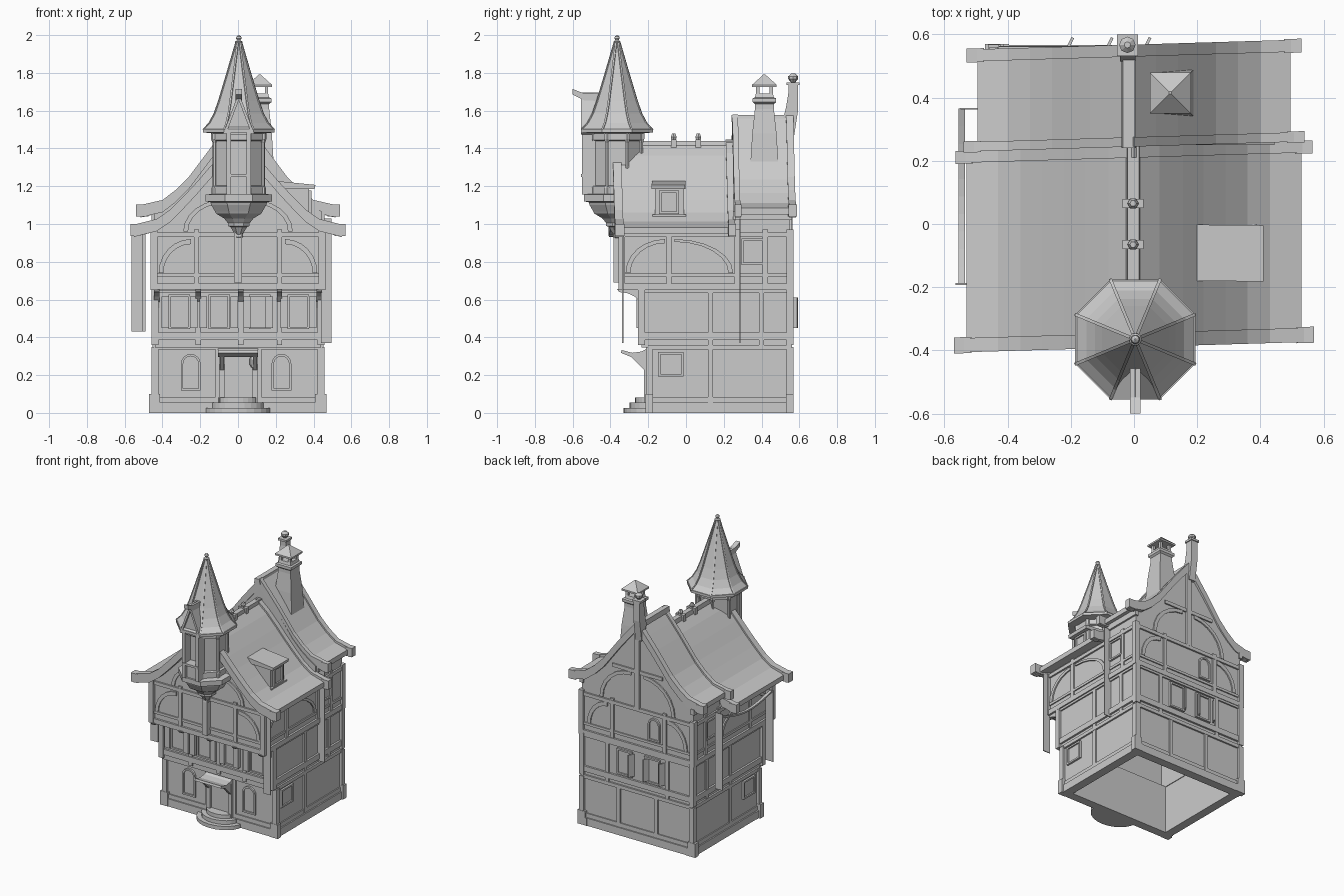
import bpy, bmesh
from math import sin, cos, pi
from mathutils import Vector

if "Cube" in bpy.data.objects:
    bpy.data.objects.remove(bpy.data.objects["Cube"])

# ---------- helpers ----------
def finish(name, bm):
    bmesh.ops.recalc_face_normals(bm, faces=bm.faces)
    me = bpy.data.meshes.new(name)
    bm.to_mesh(me); bm.free()
    ob = bpy.data.objects.new(name, me)
    bpy.context.collection.objects.link(ob)
    return ob

AX = {'x': lambda a, b, d: (d, a, b), 'y': lambda a, b, d: (a, d, b), 'z': lambda a, b, d: (a, b, d)}

def prism(name, pts, axis, d0, d1, shear=0.0, drop=None):
    """Extrude a 2D outline along an axis, optionally skewing y with x; drop = test for faces to leave open."""
    bm = bmesh.new()
    rings = []
    for d in (d0, d1):
        ring = []
        for a, b in pts:
            v = Vector(AX[axis](a, b, d))
            v.y += shear * v.x
            ring.append(bm.verts.new(v))
        rings.append(ring)
    n = len(pts)
    for r in rings:
        bm.faces.new(r)
    for i in range(n):
        j = (i + 1) % n
        bm.faces.new((rings[0][i], rings[0][j], rings[1][j], rings[1][i]))
    bmesh.ops.recalc_face_normals(bm, faces=bm.faces)
    if drop:
        bmesh.ops.delete(bm, geom=[f for f in bm.faces if drop(f)], context='FACES')
    bmesh.ops.triangulate(bm, faces=[f for f in bm.faces if len(f.verts) > 4])
    return finish(name, bm)

def rect(a0, a1, b0, b1):
    return [(a0, b0), (a1, b0), (a1, b1), (a0, b1)]

def box(name, x0, x1, y0, y1, z0, z1):
    return prism(name, rect(x0, x1, y0, y1), 'z', z0, z1)

def lathe(name, prof, n, cx, cy, rot=0.0):
    """Stack of n-sided rings: (radius, height)."""
    bm = bmesh.new()
    rings = [[bm.verts.new((cx + r * cos(rot + 2*pi*i/n), cy + r * sin(rot + 2*pi*i/n), z))
              for i in range(n)] for r, z in prof]
    for a, b in zip(rings, rings[1:]):
        for i in range(n):
            j = (i + 1) % n
            bm.faces.new((a[i], a[j], b[j], b[i]))
    bm.faces.new(rings[0]); bm.faces.new(rings[-1])
    return finish(name, bm)

def panel(name, face, pts, p0, p1):
    """Outline in wall coordinates (along wall, height), pushed out from the wall."""
    s = 1 if face in ('back', 'right') else -1
    return prism(name, pts, 'y' if face in ('front', 'back') else 'x', s * p0, s * p1)

def brace(face, u0, z0, u1, z1, p, w=0.025):
    """Quarter-curve timber from (u0,z0) rising to (u1,z1)."""
    k = 1 - w / abs(u1 - u0)
    def arc(s, ts):
        return [(u1 + (u0 - u1) * cos(t) * s, z0 + (z1 - z0) * sin(t) * s) for t in ts]
    ts = [i * pi / 12 for i in range(7)]
    panel('curved_brace', face, arc(1, ts) + arc(k, ts[::-1]), p - .01, p + .009)

def window(name, face, u0, u1, z0, z1, p, arched=False):
    def outline(e):
        o = [(u0 - e, z0 - e), (u1 + e, z0 - e)]
        c, r = (u0 + u1) / 2, (u1 - u0) / 2 + e
        if arched:
            return o + [(c + r * cos(i*pi/8), z1 - r + e + r * sin(i*pi/8)) for i in range(9)]
        return o + [(u1 + e, z1 + e), (u0 - e, z1 + e)]
    o, i = outline(.012), outline(0)
    for k in range(len(o)):
        m = (k + 1) % len(o)
        panel(name + '_frame', face, [o[k], o[m], i[m], i[k]], p - .01, p + .014)
    panel(name + '_pane', face, i, p - .01, p + .004)

# ---------- hollow walls ----------
B = .55
GROUND = dict(front=.195, back=B, left=.44, right=.44)
FIRST = dict(front=.235, back=B, left=.44, right=.44)
SECOND = dict(front=.34, back=B, left=.445, right=.445)
for f, p in GROUND.items():
    u = (-.44, .44) if f in ('front', 'back') else (-.195, B)
    panel('ground_wall', f, rect(*u, 0, .35), p - .04, p)
    u = (-.46, .455) if f in ('front', 'back') else (-.21, .57)
    panel('plinth', f, rect(*u, 0, .055), p - .045, p + .017)
for f, p in FIRST.items():
    u = (-.44, .44) if f in ('front', 'back') else (-.235, B)
    panel('first_floor_wall', f, rect(*u, .345, .66), p - .045, p)
box('jetty_soffit', -.44, .44, -.34, -.2, .645, .66)

# roof profiles, ridge to eave
ROOF_F = [(0, 1.432), (.08, 1.362), (.155, 1.28), (.22, 1.205), (.29, 1.13), (.36, 1.06), (.43, 1.012), (.53, .982)]
ROOF_B = [(0, 1.565), (.07, 1.482), (.14, 1.395), (.2, 1.315), (.26, 1.235), (.33, 1.165), (.4, 1.112), (.495, 1.085)]
def full(prof, dz=0.0):
    return [(-x, z + dz) for x, z in prof[:0:-1]] + [(x, z + dz) for x, z in prof]
def slab(prof, up, down):
    return full(prof, up) + full(prof, -down)[::-1]
def wall_outline(prof):
    return [(-.445, .645)] + [(max(-.445, min(.445, x)), z) for x, z in full(prof, -.02)] + [(.445, .645)]

prism('upper_wall_front', wall_outline(ROOF_F), 'y', -.34, .25, 0, lambda f: f.normal.y > .9 or f.normal.z < -.9)
prism('upper_wall_back', wall_outline(ROOF_B), 'y', .25, B, 0, lambda f: f.normal.z < -.9)
S = .03
prism('front_roof', slab(ROOF_F, 0, .035), 'y', -.375, .235, S)
prism('back_roof', slab(ROOF_B, 0, .035), 'y', .25, .56, S)
for nm, prof, y0, y1, end in (('front', ROOF_F, -.39, -.345, .57), ('middle', ROOF_F, .21, .245, .565),
                              ('step', ROOF_B, .245, .275, .54), ('rear', ROOF_B, .53, .568, .53)):
    ext = prof[:-1] + [(end - .02, prof[-1][1])]
    prism(nm + '_bargeboard', slab(ext, .015, .05), 'y', y0, y1, S)
    z = prof[-1][1]
    for s in (-1, 1):
        prism(nm + '_eave_block', rect(*sorted((s * (end - .055), s * end)), z - .045, z + .018),
              'y', y0 - .003, y1 + .003, S)

# ridge beam, ridge ornaments, rear finial
prism('front_ridge', [(-.025, 1.41), (.02, 1.41), (.016, 1.44), (-.02, 1.44)], 'y', -.36, .25)
prism('back_ridge', [(-.04, 1.54), (.008, 1.54), (.003, 1.577), (-.035, 1.577)], 'y', .24, .54)
for y in (-.065, .065):
    box('ridge_clamp', -.036, .03, y - .014, y + .014, 1.39, 1.448)
    lathe('ridge_knob', [(.012, 1.44), (.018, 1.46), (.01, 1.478)], 6, -.003, y)
prism('rear_post', [(.515, 1.56), (.53, 1.62), (.543, 1.7), (.543, 1.745), (.593, 1.745), (.593, 1.6), (.57, 1.45), (.54, 1.45)], 'x', -.045, .005)
box('rear_post_cap', -.054, .012, .532, .6, 1.735, 1.75)
lathe('rear_finial', [(.012, 1.75), (.026, 1.768), (.026, 1.782), (.01, 1.797)], 8, -.021, .567)

# ---------- timber framing ----------
def frame(tag, walls, z0, z1, posts, bands):
    for f, p in walls.items():
        lo, hi = (-walls['left'], walls['right']) if f in ('front', 'back') else (-walls['front'], walls['back'])
        for a, b, o in bands:
            panel(tag + '_rail', f, rect(lo - .006, hi + .006, a, b), p - .01, p + o)
        for u in posts[f]:
            panel(tag + '_post', f, rect(u - .014, u + .014, z0, z1), p - .01, p + .01)
    for x in (-walls['left'], walls['right']):
        for y in (-walls['front'], walls['back']):
            box(tag + '_corner_post', x - .018, x + .018, y - .018, y + .018, z0, z1)
            if z0 == 0:
                box('corner_stone', x - .032, x + .028, y - .02, y + .02, 0, .1)

frame('ground', GROUND, 0, .35, dict(front=(-.105, .11), back=(-.15, .15), left=(.13,), right=(.13,)),
      [(.055, .085, .008), (.335, .36, .012)])
frame('first', FIRST, .36, .66, dict(front=(-.21, .015, .22), back=(-.24, .24), left=(.13, .4), right=(.13, .4)),
      [(.385, .425, .014), (.635, .66, .01)])
frame('second', SECOND, .65, .97, dict(front=(-.22, .22), back=(-.22, .2), left=(-.09, .27, .42), right=(-.09, .27, .42)),
      [(.65, .685, .014), (.72, .738, .008), (.93, .955, .012)])
for s in (-1, 1):
    brace('front', s * .42, .74, s * .25, .92, .34)
    brace('front', s * .29, .96, s * .07, 1.13, .34)
    brace('back', s * .4, .74, s * .24, .93, B)
    brace('back', s * .3, .96, s * .05, 1.2, B)
    for f in ('left', 'right'):
        brace(f, -.32, .74, -.11, .92, .445)
        brace(f, .25, .74, -.06, .92, .445)
    panel('rear_side_plate', 'right' if s > 0 else 'left', rect(.26, .56, 1.02, 1.06), .43, .458)
panel('gable_collar', 'back', rect(-.2, .2, 1.2, 1.225), .54, .56)
panel('gable_king_post', 'back', rect(-.02, .02, .95, 1.54), .54, .563)
panel('gable_king_post', 'front', rect(-.02, .02, .69, .98), .33, .385)

# ---------- windows, shutters, brackets ----------
for u in (-.29, .19):
    window('arched_window', 'front', u, u + .08, .13, .3, .195, True)
for u in (-.31, -.1, .115, .32):
    window('upper_window', 'front', u - .045, u + .045, .455, .615, .235)
for u in (-.385, -.235, -.185, .165, .245, .395, -.02, .05):
    panel('front_shutter', 'front', rect(u - .02, u + .02, .45, .615), .23, .262)
for u in (-.43, -.21, .015, .22, .43):
    pts = [(-.235, .655), (-.365, .655)] + [(-.355 + .12 * sin(t*pi/8), .555 + .085 * cos(t*pi/8)) for t in range(5)]
    prism('jetty_bracket', pts, 'x', u - .014, u + .014)
for u in (-.12, .1):
    window('back_window', 'back', u - .05, u + .05, .45, .61, B)
for u in (-.21, -.085, .035):
    prism('back_shutter', [(u - .01, .548), (u + .012, .592), (u + .02, .588), (u, .546)], 'z', .45, .61)
window('back_gable_window', 'back', -.17, -.1, .76, .9, B, True)
for f in ('left', 'right'):
    window('side_low_window', f, -.135, -.025, .205, .31, .44)
    window('side_high_window', f, .305, .405, .795, .91, .445)

# ---------- entrance ----------
for k in range(3):
    rx, ry = .172 - .034 * k, .135 - .03 * k
    prism('entrance_step', [(rx * cos(pi + i*pi/12), -.195 + ry * sin(pi + i*pi/12)) for i in range(13)],
          'z', .027 * k, .027 * (k + 1))
box('door', -.075, .08, -.205, -.185, .08, .32)
for x in (-.085, .09):
    box('door_jamb', x - .015, x + .015, -.222, -.19, .055, .33)
    prism('canopy_arm', [(-.195, .22), (-.215, .22), (-.3, .305), (-.195, .315)], 'x', x - .01, x + .01)
prism('door_canopy', [(-.19, .35), (-.235, .325), (-.285, .318), (-.34, .333), (-.345, .318),
                      (-.29, .296), (-.235, .302), (-.19, .32)], 'x', -.105, .105)
lathe('door_lantern', [(.006, .24), (.014, .255), (.016, .285), (.003, .31)], 6, .076, -.23)

# ---------- chimney and roof dormer ----------
def block(name, cx, cy, levels):
    lathe(name, [(w * 2 ** .5, z) for w, z in levels], 4, cx, cy, pi / 4)
block('chimney', .115, .415, [(.076, 1.25), (.074, 1.32), (.064, 1.48), (.05, 1.61), (.05, 1.635), (.062, 1.645), (.062, 1.665), (.05, 1.67), (.045, 1.69)])
for x in (-1, 1):
    for y in (-1, 1):
        block('chimney_cap_leg', .115 + .036 * x, .415 + .036 * y, [(.009, 1.68), (.009, 1.73)])
block('chimney_cap', .115, .415, [(.065, 1.725), (.065, 1.737), (.004, 1.792)])
box('dormer_body', .22, .375, -.165, -.01, 1.0, 1.19)
prism('dormer_roof', [(.2, 1.19), (.405, 1.185), (.41, 1.207), (.2, 1.228)], 'y', -.178, .0, -.01)
window('dormer_window', 'right', -.13, -.05, 1.065, 1.165, .375)
box('dormer_sill', .34, .39, -.177, .0, 1.03, 1.05)

# ---------- front turret (octagonal oriel) ----------
TX, TY, R8 = .004, -.365, pi / 8
c8 = 1 / cos(pi / 8)
def octa(name, prof):
    lathe(name, [(a * c8, z) for a, z in prof], 8, TX, TY, R8)
octa('turret_corbel', [(.003, .915), (.022, .93), (.02, .945), (.045, .985), (.058, .99), (.058, 1.005), (.078, 1.03), (.12, 1.055),
                       (.125, 1.065), (.145, 1.1), (.15, 1.115), (.175, 1.12), (.175, 1.155), (.14, 1.16)])
octa('turret_core', [(.122, 1.15), (.122, 1.5)])
octa('turret_parapet', [(.137, 1.155), (.137, 1.2), (.122, 1.205)])
octa('turret_frieze', [(.122, 1.44), (.138, 1.445), (.138, 1.49)])
octa('turret_eave', [(.12, 1.478), (.19, 1.485), (.19, 1.503), (.12, 1.503)])
SP = [(.188, 1.5), (.155, 1.535), (.128, 1.585), (.105, 1.65), (.06, 1.8), (.012, 1.965)]
octa('turret_spire', SP)
for i in range(8):
    a = R8 + i * pi / 4
    lathe('turret_column', [(.016, 1.155), (.016, 1.19), (.01, 1.2), (.01, 1.43), (.017, 1.45), (.017, 1.49)],
          6, TX + .14 * cos(a), TY + .14 * sin(a))
    # rib running up each hip of the spire
    bm = bmesh.new()
    d, t = Vector((cos(a), sin(a), 0)), Vector((-sin(a), cos(a), 0)) * .005
    rows = []
    for r, z in SP:
        c = Vector((TX, TY, z)) + d * r * c8
        rows.append([bm.verts.new(c + o) for o in (-t - d * .006, -t + d * .004, t + d * .004, t - d * .006)])
    for p, q in zip(rows, rows[1:]):
        for k in range(4):
            bm.faces.new((p[k], p[(k+1) % 4], q[(k+1) % 4], q[k]))
    bm.faces.new(rows[0]); bm.faces.new(rows[-1])
    finish('spire_rib', bm)
lathe('spire_finial', [(.016, 1.955), (.02, 1.965), (.009, 1.973), (.015, 1.983), (.012, 1.993), (.002, 2.0)], 10, TX, TY)
# gabled front bay of the turret
prism('bay_gable', [(-.055, 1.47), (.063, 1.47), (.063, 1.52), (.004, 1.665), (-.055, 1.52)], 'y', -.54, -.4)
prism('bay_roof', [(-.078, 1.48), (-.064, 1.475), (.004, 1.655), (.072, 1.475), (.086, 1.48), (.004, 1.695)], 'y', -.555, -.42)
prism('bay_ridge', [(-.6, 1.715), (-.6, 1.685), (-.54, 1.655), (-.44, 1.65), (-.44, 1.69), (-.55, 1.695)], 'x', -.013, .021)
for x in (-.05, .058):
    box('bay_post', x - .012, x + .012, -.55, -.48, 1.155, 1.5)
box('bay_panel', -.045, .053, -.53, -.47, 1.155, 1.26)
box('bay_sill', -.06, .07, -.555, -.48, 1.25, 1.265)

# ---------- hanging banners and garland ----------
for x0, x1, y, z0, z1 in ((-.565, -.505, -.19, .43, .945), (-.55, -.49, .365, .43, .98),
                          (.44, .495, -.335, .37, .96), (.44, .495, .285, .37, 1.03)):
    box('banner', x0, x1, y - .003, y + .003, z0, z1)
N = 10
top = [(-.19 + .555 * i / N, .94 + .03 * i / N - .05 * sin(pi * i / N)) for i in range(N + 1)]
prism('garland', top + [(y, z - .012) for y, z in top[::-1]], 'x', -.555, -.535)
